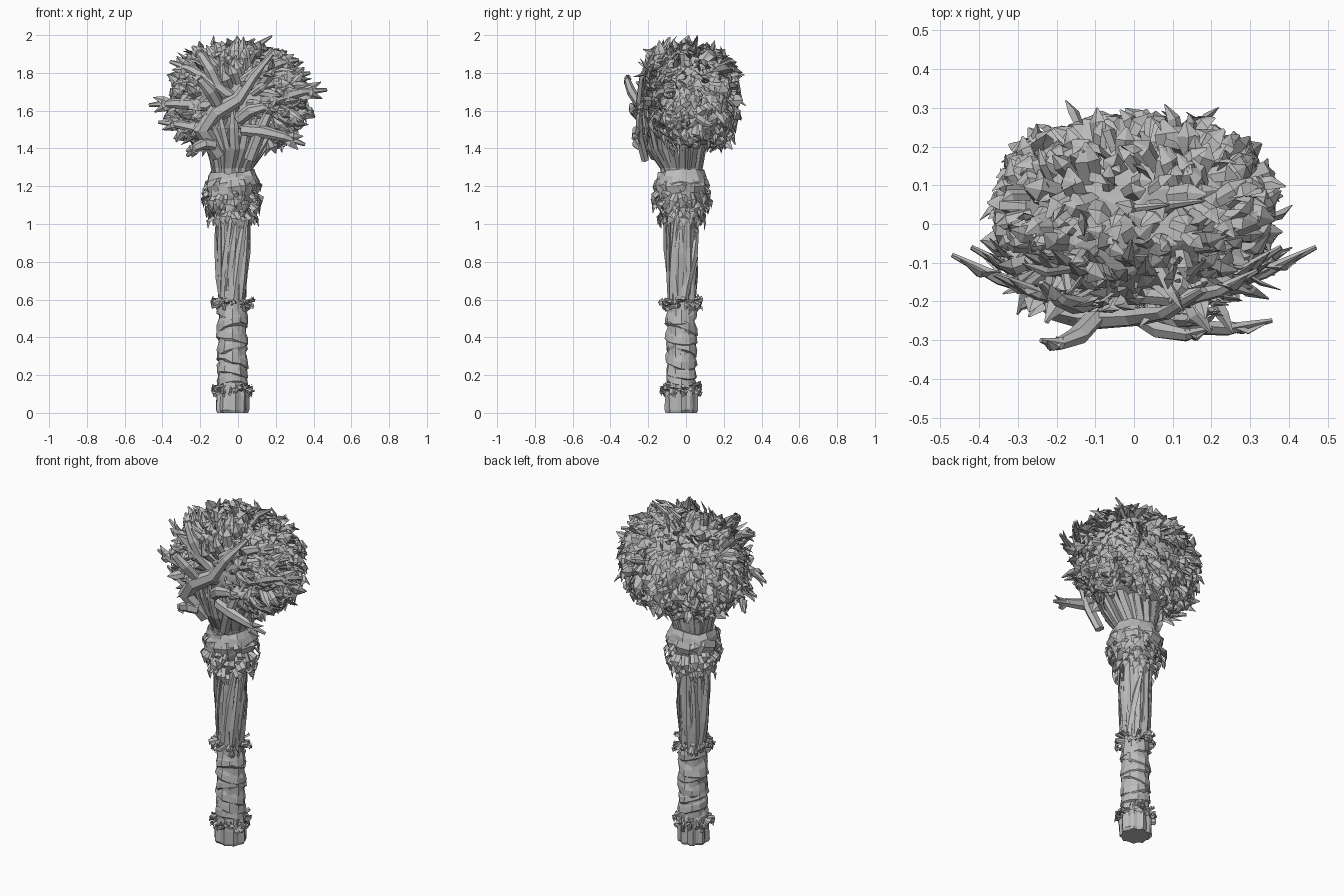
import bpy, bmesh, random
from math import sin, cos, pi, sqrt
from mathutils import Vector as V

random.seed(7)
rnd = random.uniform
if "Cube" in bpy.data.objects:
    bpy.data.objects.remove(bpy.data.objects["Cube"])

grey = bpy.data.materials.new("dry straw grey")
grey.use_nodes = True
COLOUR = (0.5, 0.5, 0.5, 1)
grey.diffuse_color = COLOUR
grey.node_tree.nodes["Principled BSDF"].inputs["Base Color"].default_value = COLOUR

AXIS = V((-0.03, -0.025, 0))          # centre line of the handle
HEAD = V((0, 0.025, 1.66))            # centre of the bushy head
SIZE = V((0.325, 0.22, 0.25))
FORWARD = V((0, -1, 0))


def finish(bm, name):
    bmesh.ops.recalc_face_normals(bm, faces=bm.faces)
    mesh = bpy.data.meshes.new(name)
    bm.to_mesh(mesh)
    bm.free()
    mesh.materials.append(grey)
    obj = bpy.data.objects.new(name, mesh)
    bpy.context.collection.objects.link(obj)


def skin(bm, rings):
    """Join equal rings of points into a capped tube."""
    loops = [[bm.verts.new(p) for p in ring] for ring in rings]
    count = len(loops[0])
    for lower, upper in zip(loops, loops[1:]):
        for i in range(count):
            j = (i + 1) % count
            bm.faces.new((lower[i], lower[j], upper[j], upper[i]))
    bm.faces.new(loops[0][::-1])
    bm.faces.new(loops[-1])


def angles(count, jitter=0.0):
    return [2 * pi * i / count + rnd(-jitter, jitter) for i in range(count)]


def outward(angle):
    return V((cos(angle), sin(angle), 0))


def around(angle, radius, z):
    return AXIS + outward(angle) * radius + V((0, 0, z))


def scatter(amount):
    return V((rnd(-amount, amount), rnd(-amount, amount), rnd(-amount, amount)))


def strand(bm, pts, widths, hint, flat=0.5, sides=4):
    """Tapering blade along a path, wide across the hint direction."""
    rings = []
    last = len(pts) - 1
    for i, (p, width) in enumerate(zip(pts, widths)):
        along = (pts[min(i + 1, last)] - pts[max(i - 1, 0)]).normalized()
        side = along.cross(hint).normalized()
        up = side.cross(along) * flat
        rings.append([p + (side * cos(a) + up * sin(a)) * width for a in angles(sides)])
    skin(bm, rings)


def tuft(bm, p, normal, direction, length, width):
    """Short pointed leaf that grows from p."""
    reach = direction.normalized() * length
    strand(bm, [p - normal * 0.015, p + reach * 0.5 + normal * 0.014, p + reach],
           [width * 0.8, width, width * 0.12], normal + scatter(0.4), 0.35)


def column(name, profile, lobes, depth, twist, jitter):
    """Ribbed, twisted and uneven shaft from (z, radius) points."""
    bm = bmesh.new()
    skin(bm, [[around(a, r * (1 + depth * cos(lobes * a + twist * z)) + rnd(-jitter, jitter), z)
               for a in angles(32)] for z, r in profile])
    finish(bm, name)


def wrap(bm, profile, z, tilt, phase, wobble, sides):
    """Uneven tilted cloth band from (height, radius) points."""
    skin(bm, [[around(a, r + rnd(-wobble, wobble), z + dz + tilt * sin(a + phase) + rnd(-wobble, wobble))
               for a in angles(sides)] for dz, r in profile])


# Handle: ribbed foot, core and twisted upper shaft
column("handle_foot", [(0, .078), (.015, .085), (.09, .083), (.16, .078)], 9, .07, 0, .004)
column("lower_shaft", [(.1, .074), (.35, .074), (.6, .07)], 5, .03, 4, .003)
column("upper_shaft", [(.55 + .125 * i, .068 + .003 * i) for i in range(7)], 7, .07, 6, .006)

# Long bark strips winding up the upper shaft
bm = bmesh.new()
for a in angles(18, .15):
    turn, bottom, height = rnd(-.2, 1), rnd(.55, .68), rnd(.35, .5)
    pts = [around(a + turn * t, .064 + .018 * t + rnd(0, .01), bottom + height * t) for t in (0, .3, .6, 1)]
    strand(bm, pts, [.01, .022, .024, .01], outward(a))
finish(bm, "bark_strips")

# Ragged bandage: overlapping tilted bands on the lower shaft
bm = bmesh.new()
for i in range(7):
    wrap(bm, [(-.015, .068), (0, .083), (.035, .079), (.07, .07)], .14 + .06 * i,
         rnd(.015, .035), rnd(0, 6), .006, 12)
finish(bm, "grip_bandage")

# Shaggy rings at both ends of the bandage
for name, z in (("bottom_fringe", .125), ("middle_fringe", .58)):
    bm = bmesh.new()
    for a in angles(48, .15):
        out = outward(a)
        swirl = outward(a + pi / 2) * rnd(-.7, .7)
        tuft(bm, around(a, .084, z + rnd(-.018, .02)), out,
             out * .55 + swirl + V((0, 0, rnd(-1.6, 1))), rnd(.028, .046), rnd(.011, .019))
    finish(bm, name)

# Collar: puffed wrap with slanting folds
bm = bmesh.new()
wrap(bm, [(0, .085), (.05, .118), (.1, .136), (.15, .14), (.19, .13), (.22, .118), (.21, .09)],
     1.06, .012, 1, .009, 18)
for a in angles(6):
    rise = rnd(-.07, .07)
    pts = [around(a + t * 1.5, .128 + .014 * sin(pi * t), 1.2 + rise * (t - .5)) for t in (0, .33, .66, 1)]
    strand(bm, pts, [.012, .035, .035, .01], outward(a + .7), .35)
finish(bm, "collar_wrap")

# Fur hanging below and over the collar
bm = bmesh.new()
for z, r, count in ((1.23, .128, 9), (1.17, .134, 24), (1.12, .12, 28), (1.07, .1, 28)):
    for a in angles(count, .12):
        out = outward(a)
        tuft(bm, around(a, r, z + rnd(-.02, .02)), out,
             out * rnd(.05, .45) + outward(a + pi / 2) * rnd(-.5, .5) - V((0, 0, 1)),
             rnd(.05, .1), rnd(.016, .028))
finish(bm, "collar_fur")

# Neck: stems that flare from the collar into the head
bm = bmesh.new()
for a in angles(20, .1):
    out = outward(a)
    reach = rnd(.85, 1.1)
    front = .05 if out.y < 0 else 0
    pts = [around(a, .08, 1.2), around(a, .098, 1.3)]
    for wide, deep, z in ((.145, .115, 1.4), (.22, .145, 1.51), (.27, .16, 1.62)):
        pts.append(AXIS + V((wide * out.x * reach + .02, (deep + front) * out.y, z)))
    strand(bm, pts, [.024, .026, .028, .026, .01], out + scatter(.3), .6, 5)
finish(bm, "neck_stems")


def bulge(u):
    """Point on the slightly boxy head for a unit direction."""
    return HEAD + V([s * abs(c) ** .87 * (1 if c > 0 else -1) for s, c in zip(SIZE, u)])


# Head core
bm = bmesh.new()
bmesh.ops.create_icosphere(bm, subdivisions=3, radius=1)
for v in bm.verts:
    v.co = bulge(v.co * rnd(.92, 1.03))
finish(bm, "head_core")

# Shaggy leaves lying over the head, longer and looser at the front
bm = bmesh.new()
COUNT = 720
for i in range(COUNT):
    h = 1 - 2 * (i + .5) / COUNT
    u = outward(i * pi * (3 - sqrt(5))) * sqrt(1 - h * h) + V((0, 0, h))
    if h < -.85 or (u.y < -.2 and abs(u.x) < .4 and h < -.5):
        continue
    normal = V([c / s for c, s in zip(u, SIZE)]).normalized()
    if u.y < -.5:
        fan = V((u.x, -.1, u.z * .8)).normalized() * .8 + scatter(.7)
        length, width = rnd(.08, .15), rnd(.016, .03)
    else:
        fan = V((u.x * .3, .1, -.7 if h < .6 else 0)) + scatter(.75)
        length, width = rnd(.06, .11), rnd(.018, .034)
    lift = fan.dot(normal)             # keep leaves close to the surface
    fan += normal * (rnd(.2, .55) - lift)
    tuft(bm, bulge(u), normal, fan, length, width)
finish(bm, "head_leaves")


def branch(bm, pts, width):
    """Thick stem that narrows towards its tip."""
    last = len(pts) - 1
    strand(bm, pts, [width * (.85 if k == 0 else 1 - .75 * (k / last) ** 2) for k in range(last + 1)],
           FORWARD + V((.05, 0, .1)), .7, 6)


# Main stem twisting up the front
bm = bmesh.new()
branch(bm, [V(p) for p in ((-.1, -.16, 1.36), (-.19, -.22, 1.5), (-.12, -.245, 1.59),
                           (0, -.24, 1.66), (.08, -.23, 1.78), (.18, -.17, 1.9))], .05)
finish(bm, "main_branch")

# Side branches fan out from the front: root x and z, then the tip
bm = bmesh.new()
for x, z, tip in ((-.02, 1.66, (-.36, -.13, 1.86)), (-.1, 1.62, (-.47, -.08, 1.63)),
                  (-.06, 1.47, (-.42, -.06, 1.54)), (.02, 1.5, (.355, -.25, 1.42)),
                  (.06, 1.6, (.47, -.06, 1.71)), (.05, 1.7, (.38, -.06, 1.8)),
                  (-.1, 1.72, (-.24, -.15, 1.94)), (.02, 1.75, (.32, -.12, 1.87)),
                  (-.12, 1.42, (-.27, -.17, 1.36)), (.06, 1.34, (.2, -.22, 1.66)),
                  (-.1, 1.62, (-.24, -.3, 1.78)), (0, 1.55, (.2, -.27, 1.6))):
    tip = V(tip)
    root = V((x, tip.y * .3 - .15, z))
    arch = FORWARD * .035 + V((0, 0, rnd(.01, .04)))
    pts = [root.lerp(tip, t) + arch * sin(pi * t) for t in (0, .33, .67, 1)]
    branch(bm, pts, .037)
    d = pts[-1] - pts[-2]
    for side in (-.4, .4):             # shoots near the tip
        tuft(bm, pts[-2], FORWARD, d + V((-d.z, 0, d.x)) * side, d.length * .85, .022)
finish(bm, "front_branches")

# Crest leaves on top
bm = bmesh.new()
for tip in ((.18, .06, 1.995), (.09, .05, 1.98)):
    tip = V(tip)
    branch(bm, [tip - V((.12, .04, .12)), tip - V((.08, .01, .05)), tip], .023)
finish(bm, "crest_leaves")
